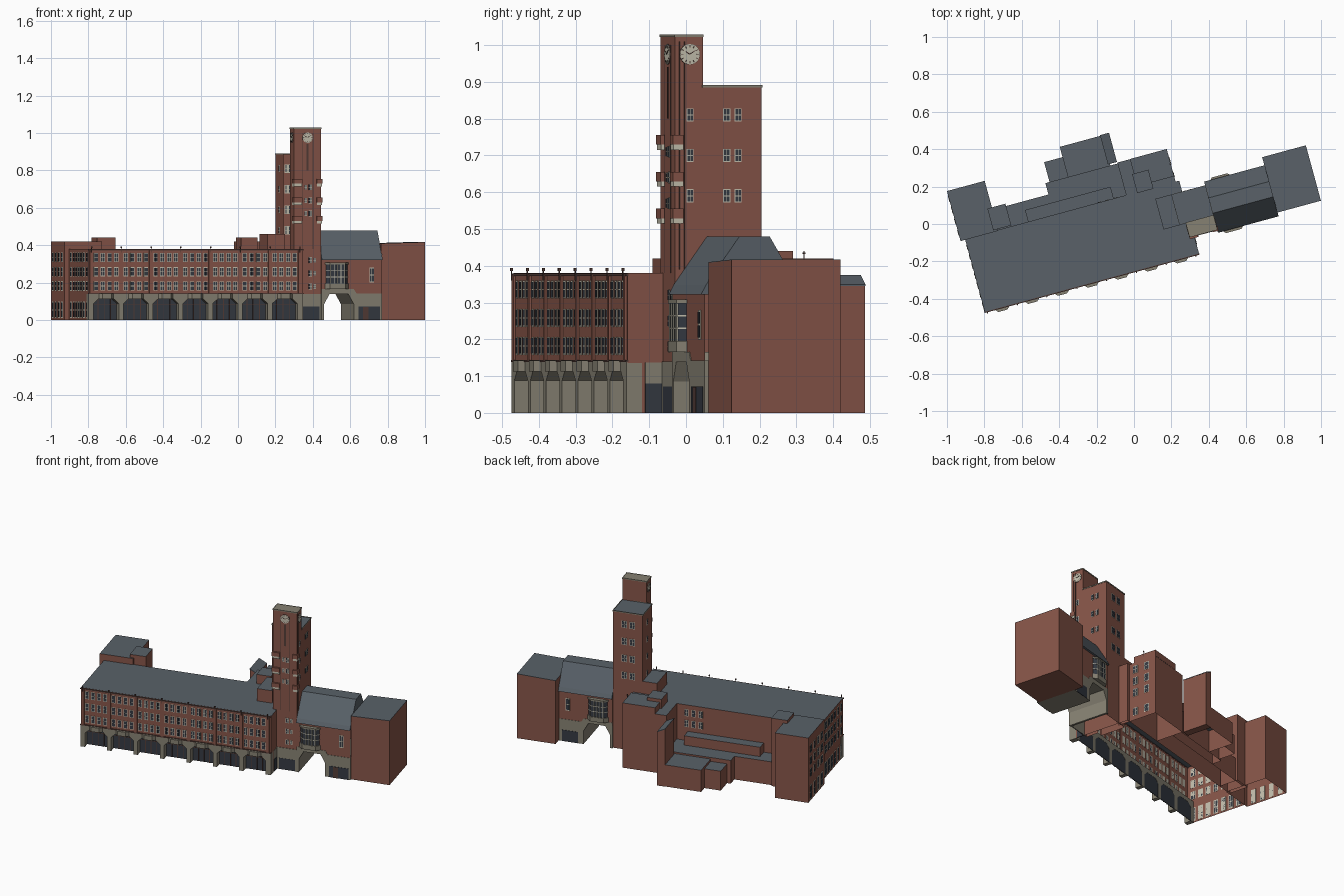
import bpy, bmesh, math
from mathutils import Matrix

if "Cube" in bpy.data.objects:
    bpy.data.objects.remove(bpy.data.objects["Cube"])

TURN = Matrix.Rotation(math.radians(15.2), 4, 'Z')  # whole building is turned on its plot


def mat(name, r, g, b):
    m = bpy.data.materials.new(name)
    m.diffuse_color = (r, g, b, 1)
    m.use_nodes = True
    m.node_tree.nodes["Principled BSDF"].inputs["Base Color"].default_value = m.diffuse_color
    return m


BRICK = mat("brick", .24, .09, .065)
DARK = mat("dark_brick", .085, .045, .038)
SLATE = mat("slate", .10, .12, .14)
STONE = mat("stone", .24, .22, .17)
GLASS = mat("glass", .035, .042, .055)
CREAM = mat("cream", .55, .52, .42)


class Part:
    """Collects simple solids, in the building's own axes, into one object."""

    def __init__(self, name, *mats):
        self.name, self.mats, self.bm = name, mats, bmesh.new()

    def prism(self, pts, lo, hi, axis='z', bottom=True, top=True, top_mat=0, skip=''):
        place = {'z': lambda p, t: (p[0], p[1], t),
                 'v': lambda p, t: (p[0], t, p[1]),
                 'u': lambda p, t: (t, p[0], p[1])}[axis]
        a = [self.bm.verts.new(place(p, lo)) for p in pts]
        b = [self.bm.verts.new(place(p, hi)) for p in pts]
        faces = [self.bm.faces.new((a[i - 1], a[i], b[i], b[i - 1]))
                 for i in range(len(pts))]
        cap = self.bm.faces.new(b)
        cap.material_index = top_mat
        base = self.bm.faces.new(a[::-1])
        bmesh.ops.recalc_face_normals(self.bm, faces=faces + [cap, base])
        # open sides: walls of a box run W, F, E, B
        gone = [f for f, k in zip(faces, 'WFEB') if k in skip]
        gone += [] if bottom else [base]
        gone += [] if top else [cap]
        bmesh.ops.delete(self.bm, geom=gone, context='FACES_ONLY')
        return self

    def box(self, u0, u1, v0, v1, z0, z1, **kw):
        return self.prism([(u0, v0), (u1, v0), (u1, v1), (u0, v1)], z0, z1, **kw)

    def on_wall(self, side, at, a, z, w, h, out):
        """Thin slab on a wall; side F, B, E or W, a is the place along the wall."""
        s = -1 if side in 'FW' else 1
        lo, hi = sorted((at - s * .001, at + s * out))
        if side in 'FB':
            self.box(a - w / 2, a + w / 2, lo, hi, z - h / 2, z + h / 2)
        else:
            self.box(lo, hi, a - w / 2, a + w / 2, z - h / 2, z + h / 2)

    def done(self):
        me = bpy.data.meshes.new(self.name)
        self.bm.transform(TURN)
        self.bm.to_mesh(me)
        self.bm.free()
        for m in self.mats:
            me.materials.append(m)
        bpy.context.collection.objects.link(bpy.data.objects.new(self.name, me))


def block(name, u0, u1, v0, v1, z1, z0=0, roof=SLATE, **kw):
    Part(name, BRICK, roof).box(u0, u1, v0, v1, z0, z1, bottom=False, top_mat=1, **kw).done()


frames, panes = Part("window_frames", CREAM), Part("window_panes", GLASS)


def window(side, at, a, z, w=.022, h=.045):
    frames.on_wall(side, at, a, z, w, h, .0015)
    for i in (-1, 1):
        for j in (-1, 1):
            panes.on_wall(side, at, a + i * w * .22, z + j * h * .23, w * .36, h * .40, .0025)


# Main range
U0, U1, F = -.893, .294, -.244
block("main_upper", U0, U1, F, .16, .38, z0=.135)
block("main_ground", U0, U1, F + .04, .16, .136, top=False, skip='F')

# Arcade with chamfered openings
BAYS, P = 7, .165
starts = [-.88 + P * i for i in range(BAYS)]
outline = [(U0 - .002, 0), (U0 - .002, .14), (U1, .14), (U1, 0)]
for s in reversed(starts):
    outline += [(s + .152, 0), (s + .152, .088), (s + .125, .113),
                (s + .040, .113), (s + .013, .088), (s + .013, 0)]
Part("arcade", STONE).prism(outline, F - .004, F + .042, 'v').done()
canopy, shop, bars = Part("arcade_canopies", STONE), Part("arcade_glass", GLASS), Part("arcade_bars", DARK)
pil, cornice, posts = Part("facade_pilasters", BRICK), Part("facade_cornices", DARK), Part("roof_lamps", DARK)
for s in starts:
    c = s + P / 2
    canopy.prism([(c - .045, F), (c - .025, F - .02), (c + .025, F - .02), (c + .045, F)], .113, .142)
    shop.box(s + .013, s + .152, F + .038, F + .041, 0, .113)
    for d in (-.035, 0, .035):
        bars.box(c + d - .002, c + d + .002, F + .035, F + .039, 0, .113)
    bars.box(s + .013, s + .152, F + .035, F + .039, .083, .087)
    for z in (.182, .258, .335):
        for d in (-.056, -.019, .019, .056):
            window('F', F, c + d, z, .024, .049)
for s in starts + [starts[-1] + P]:
    pil.box(s - .009, s + .009, F - .006, F + .001, .144, .373)
    posts.box(s - .0015, s + .0015, F - .010, F - .007, .36, .392)
    posts.box(s - .003, s + .003, F - .012, F - .005, .386, .394)
posts.box(.271, .274, .257, .260, .40, .44)
posts.box(.268, .277, .256, .261, .432, .436)
cornice.box(U0 - .002, U1 + .002, F - .006, F + .001, .372, .379)
cornice.box(U0 - .002, U1 + .002, F - .006, F + .001, .138, .144)
for p in (canopy, shop, bars, pil, cornice, posts):
    p.done()

# Wings, terraces and roof boxes behind
block("west_wing", -.919, -.71, .155, .432, .42)
block("west_stair_head", -.735, -.635, .165, .285, .44)
block("upper_terrace", -.543, -.069, .16, .225, .21, z0=.15, skip='F')
block("lower_terrace", -.71, 0, .16, .272, .15, skip='WFE')
block("middle_terrace", -.40, 0, .272, .335, .15, skip='FE')
block("rear_annexe_side", -.377, -.275, .335, .445, .125, skip='FE')
block("rear_annexe", -.275, -.04, .335, .502, .14, skip='FE')
Part("rear_shaft", BRICK).prism([(-.002, 0), (-.002, .345), (-.05, .37), (-.05, 0)], .345, .505, 'v').done()
Part("rear_shaft_roof", SLATE).prism([(-.001, .345), (-.001, .349), (-.051, .375), (-.051, .37)], .344, .506, 'v').done()
block("east_wing", 0, .274, .16, .34, .38, skip='F')
block("east_wing_front", .22, .274, .08, .16, .379, skip='WFB')
block("east_wing_top", .07, .274, .19, .341, .42, z0=.38)
block("roof_box_rear", .06, .15, .155, .26, .44, z0=.38)
block("roof_box_tower", .145, .24, -.07, .10, .46, z0=.38, skip='E')

# Windows at the west end, east wing and back
for z, h in ((.055, .09), (.182, .052), (.258, .052), (.335, .052)):
    for i in range(7):
        window('W', U0, -.205 + i * .053, z, .034, h)
    for i in range(4):
        window('W', -.919, .20 + i * .063, z, .034, h)
    for a in (.13, .20, .28):
        window('E', .274, a, z, .034, .05)
for z in (.26, .33):
    for i in range(3):
        window('B', .16, -.15 + i * .045, z, .025, .045)

# Clock tower and rear tower
T0, T1, TF, TM, TB = .27, .421, -.145, -.067, .098
block("clock_tower", T0, T1, TF, TM, .88, top=False, skip='B')
block("clock_tower_top", T0, T1, TF, TM, 1.027, z0=.88, roof=STONE)
block("rear_tower", .235, T1, TM, TB, .887, skip='F')
trim = Part("tower_copings", STONE)
for u0, u1, v0, v1, z in ((T0, T1, TF, TM, 1.022), (.235, T1, TM, TB, .884)):
    for a in ((u0 - .002, u1 + .002, v0 - .002, v0), (u0 - .002, u1 + .002, v1, v1 + .002),
              (u0 - .002, u0, v0, v1), (u1, u1 + .002, v0, v1)):
        trim.box(*a, z, z + .007)
trim.done()
slots = Part("tower_slots", DARK)
for d in (-.03, .03):
    slots.on_wall('F', TF, .346 + d, .69, .004, .62, .001)
slots.on_wall('F', TF, .346, .87, .012, .14, .0015)
slots.on_wall('E', T1, -.132, .7, .003, .62, .001)
slots.on_wall('E', T1, -.118, .7, .003, .62, .001)
slots.done()
balcony, sill = Part("tower_balconies", BRICK), Part("balcony_sills", CREAM)
for z in (.515, .615, .715):
    for u0, u1, v0, v1 in ((T0 - .003, .315, TF - .012, TF + .03), (.395, T1 + .006, TF - .008, TF + .022)):
        balcony.box(u0, u1, v0, v1, z + .014, z + .04)
        sill.box(u0 + .002, u1 - .002, v0 + .002, v1, z, z + .014)
balcony.done()
sill.done()
for z in (.59, .70, .81):
    window('E', T1, -.103, z, .02, .036)
    for a in (0, .032):
        window('E', T1, a, z, .02, .036)
for z in (.48, .59, .70, .81):
    for a in (.30, .35):
        window('B', TB, a, z, .034, .045)
    window('W', .235, .02, z, .024, .036)
for z in (.18, .25, .32, .57, .64, .71):
    window('F', TF, .36, z, .02, .032)
    window('F', TF, .335 if z > .5 else .385, z, .014, .026)

# Clock dials on three sides
rims, dials, hands = Part("clock_rims", DARK), Part("clock_dials", CREAM), Part("clock_hands", DARK)
for axis, c, at, s in (('v', .346, TF, -1), ('u', -.104, T1, 1), ('u', -.104, T0, -1)):
    def ring(r, n=32):
        return [(c + r * math.cos(2 * math.pi * i / n), .975 + r * math.sin(2 * math.pi * i / n)) for i in range(n)]

    def mark(ang, r0, r1, w):
        ca, sa = math.cos(ang), math.sin(ang)
        return [(c + r * ca - k * sa, .975 + r * sa + k * ca) for r, k in ((r0, -w), (r1, -w), (r1, w), (r0, w))]
    rims.prism(ring(.0285), at, at + s * .002, axis)
    dials.prism(ring(.0275), at, at + s * .003, axis)
    for k in range(12):
        hands.prism(mark(k * math.pi / 6, .019, .025, .001), at, at + s * .004, axis)
    hands.prism(mark(2.6, 0, .014, .0014), at, at + s * .0042, axis)
    hands.prism(mark(.6, 0, .019, .001), at, at + s * .0044, axis)
for p in (rims, dials, hands):
    p.done()

# Gate link with an arched passage
L0, L1, LF, LB = .421, .757, -.152, .107
Part("gate_base", STONE).prism(
    [(L0, .165), (.60, .165), (.615, .142), (L1, .142), (L1, 0), (.60, 0), (.60, .085), (.57, .138),
     (.465, .138), (.435, .085), (.435, 0), (L0, 0)], LF - .002, LB + .002, 'v').done()
block("gate_upper", L0, L1, LF, LB, .33, z0=.141, top=False, skip='E')
Part("gate_roof", SLATE).prism(
    [(-.163, .322), (-.15, .347), (-.055, .48), (.03, .48), (.108, .347), (.12, .322)], L0, L1, 'u').done()
bays, lights, base = Part("oriel_bars", CREAM), Part("oriel_glass", GLASS), Part("oriel_caps", STONE)
for at, s, c in ((LF, -1, .505), (LB, 1, .51)):
    def plan(w, d):
        return [(c - w, at), (c - w + .022, at + s * d), (c + w - .022, at + s * d), (c + w, at)]
    base.prism(plan(.065, .024), .165, .195)
    base.prism(plan(.065, .024), .298, .308)
    lights.prism(plan(.06, .020), .195, .298)
    for z in (.228, .262):
        bays.prism(plan(.062, .0215), z, z + .004)
    for i in range(5):
        u = c - .038 + i * .019
        bays.box(u - .0022, u + .0022, at, at + s * .0225, .195, .298)
for p in (bays, lights, base):
    p.done()
for side, at in (('F', LF), ('B', LB)):
    window(side, at, .70, .24, .026, .08)

# Ground-floor dark openings and stone by the tower
stone = Part("tower_stone_base", STONE)
stone.on_wall('F', TF, .356, .07, .13, .14, .003)
stone.on_wall('E', U1, -.17, .07, .05, .135, .002)
stone.done()
panes.on_wall('F', TF, .36, .036, .10, .072, .004)
panes.on_wall('E', U1, -.17, .04, .05, .08, .003)
panes.on_wall('F', LF, .685, .036, .12, .072, .004)
panes.on_wall('B', LB, .685, .036, .10, .072, .004)
door = Part("gate_door", DARK)
door.on_wall('F', LF, .665, .035, .03, .07, .006)
door.done()

# East end block with a slightly tilted roof
E0, E1, EF, EB = .755, .997, -.142, .165
Part("east_block", BRICK).prism([(E0, 0), (E0, .408), (E1, .415), (E1, 0)], EF, EB, 'v').done()
Part("east_block_roof", SLATE).prism([(E0, .408), (E0, .410), (E1, .417), (E1, .415)], EF, EB, 'v').done()

frames.done()
panes.done()
